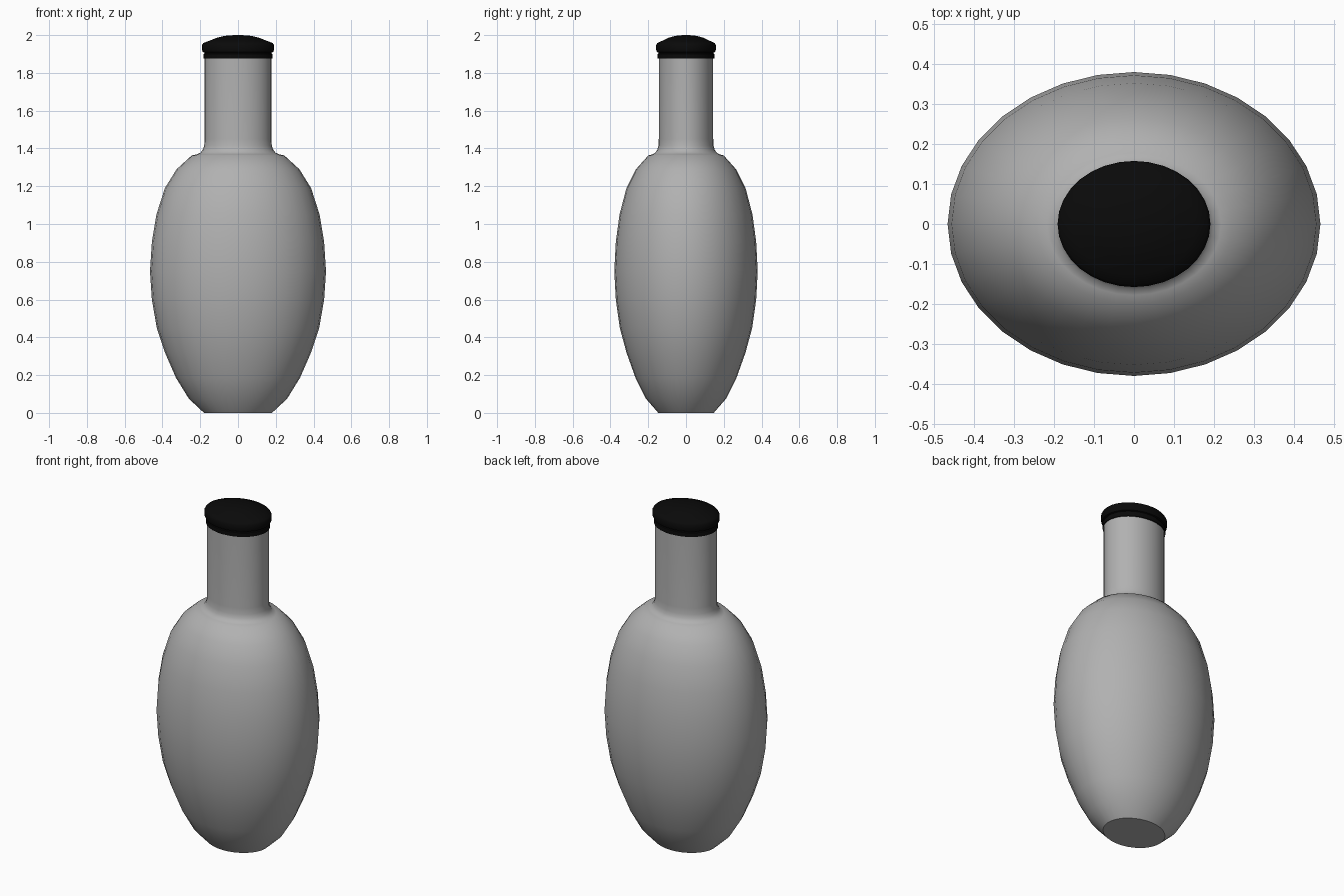
import bpy, bmesh, math

if "Cube" in bpy.data.objects:
    bpy.data.objects.remove(bpy.data.objects["Cube"])

SEGMENTS = 32
DEPTH = 0.815  # y radius relative to x radius


def lathe(name, profile, grey, depth=DEPTH):
    """Closed elliptical turning from (radius, height) points, bottom to top."""
    bm = bmesh.new()
    rings = []
    for r, z in profile:
        angles = [2 * math.pi * i / SEGMENTS for i in range(SEGMENTS)]
        rings.append([bm.verts.new((r * math.cos(a), r * depth * math.sin(a), z)) for a in angles])
    for low, high in zip(rings, rings[1:]):
        for i in range(SEGMENTS):
            j = (i + 1) % SEGMENTS
            bm.faces.new((low[i], low[j], high[j], high[i]))
    bm.faces.new(rings[0][::-1])
    bm.faces.new(rings[-1])
    mesh = bpy.data.meshes.new(name)
    bm.to_mesh(mesh)
    bm.free()
    obj = bpy.data.objects.new(name, mesh)
    bpy.context.collection.objects.link(obj)
    bpy.ops.object.select_all(action='DESELECT')
    obj.select_set(True)
    bpy.context.view_layer.objects.active = obj
    bpy.ops.object.shade_smooth_by_angle(angle=math.radians(40))
    mat = bpy.data.materials.new(name + "_colour")
    mat.diffuse_color = (grey, grey, grey, 1)
    mat.use_nodes = True
    mat.node_tree.nodes["Principled BSDF"].inputs["Base Color"].default_value = mat.diffuse_color
    mesh.materials.append(mat)
    return obj


# Egg-shaped body flowing through a small fillet into the straight neck
lathe("bottle", [
    (0.18, 0), (0.26, 0.075), (0.328, 0.185), (0.387, 0.32), (0.43, 0.45),
    (0.456, 0.60), (0.466, 0.75), (0.456, 0.905), (0.432, 1.05), (0.387, 1.19),
    (0.325, 1.29), (0.245, 1.363), (0.218, 1.369), (0.198, 1.378),
    (0.186, 1.394), (0.179, 1.415), (0.177, 1.45), (0.177, 1.89),
], 0.44)

# Ridged stopper with a shallow dome
lathe("cap", [
    (0.182, 1.876), (0.182, 1.90), (0.177, 1.902), (0.177, 1.907), (0.186, 1.91),
    (0.191, 1.922), (0.191, 1.948), (0.184, 1.958), (0.155, 1.969),
    (0.115, 1.985), (0.07, 1.996), (0.02, 2.0),
], 0.003, 0.825)
